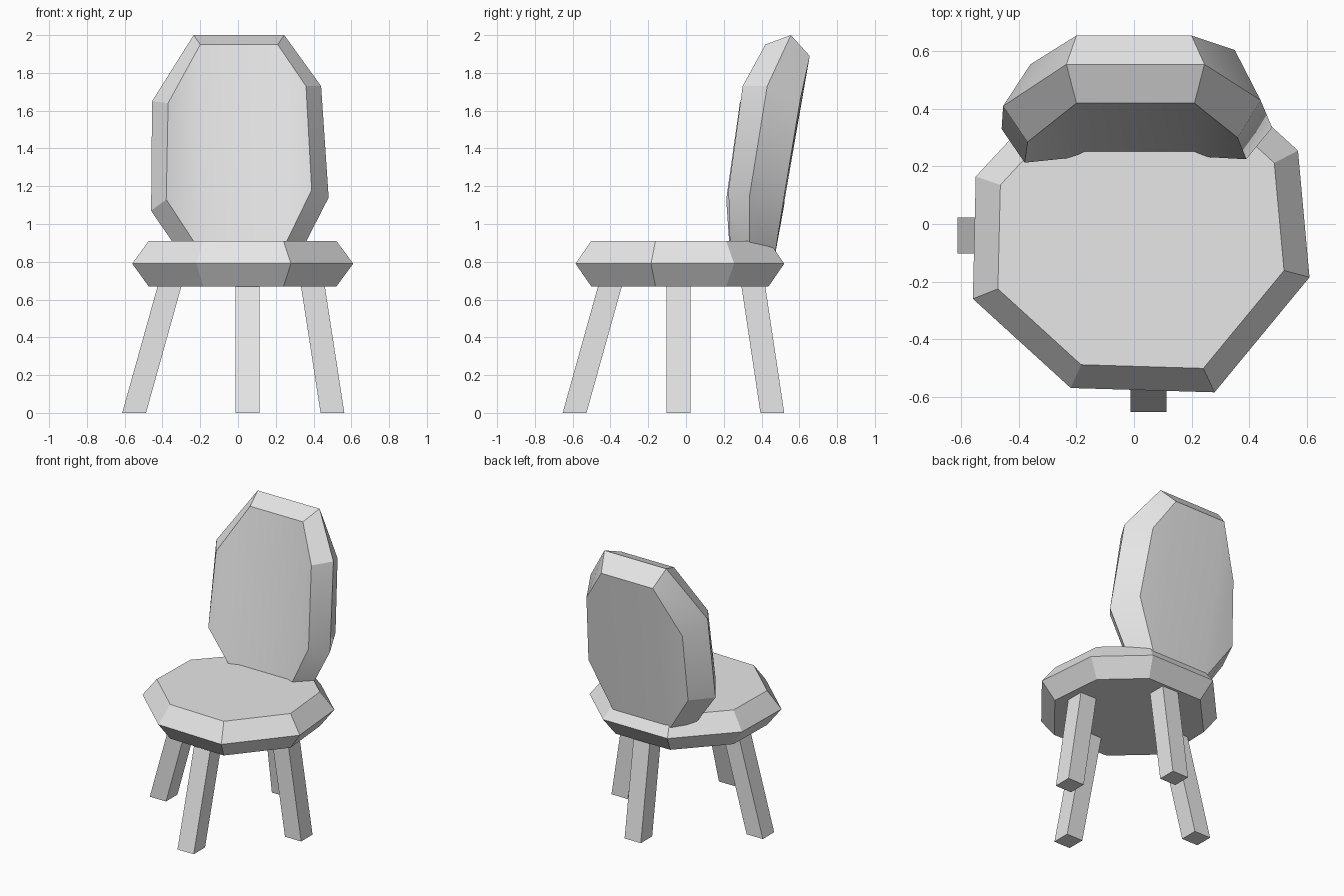
import bpy
import bmesh

cube = bpy.data.objects.get("Cube")
if cube:
    bpy.data.objects.remove(cube, do_unlink=True)

grey = bpy.data.materials.new("light_grey")
grey.use_nodes = True
grey.diffuse_color = (0.8, 0.8, 0.8, 1)
grey.node_tree.nodes["Principled BSDF"].inputs["Base Color"].default_value = (0.8, 0.8, 0.8, 1)


def loft(name, rings, strips=False):
    """Join rings of equal length and cap both ends."""
    bm = bmesh.new()
    loops = [[bm.verts.new(p) for p in ring] for ring in rings]
    n = len(loops[0])
    for a, b in zip(loops, loops[1:]):
        for i in range(n):
            j = (i + 1) % n
            bm.faces.new((a[i], a[j], b[j], b[i]))
    for cap in (loops[0], loops[-1]):
        if strips:
            # centre panel and two side panels
            for ids in ((0, 1, 4, 5), (1, 2, 3, 4), (5, 6, 7, 0)):
                bm.faces.new([cap[i] for i in ids])
        else:
            bm.faces.new(cap)
    bmesh.ops.recalc_face_normals(bm, faces=bm.faces)
    mesh = bpy.data.meshes.new(name)
    bm.to_mesh(mesh)
    bm.free()
    mesh.materials.append(grey)
    obj = bpy.data.objects.new(name, mesh)
    bpy.context.collection.objects.link(obj)
    return obj


# Seat: uneven octagon, widest at mid height
outline = [(-0.22, -0.57), (0.28, -0.585), (0.61, -0.185), (0.57, 0.255),
           (0.28, 0.52), (-0.22, 0.52), (-0.55, 0.165), (-0.56, -0.26)]


def seat_ring(scale, z):
    return [(0.02 + (x - 0.02) * scale, -0.03 + (y + 0.03) * scale, z) for x, y in outline]


loft("seat", [seat_ring(0.85, 0.67), seat_ring(1, 0.79), seat_ring(0.85, 0.91)])

# Backrest: leaning, curved slab with bevelled rim (top pair, right, bottom pair, left)
front = [(-0.2, 0.42, 1.95), (0.21, 0.42, 1.95), (0.36, 0.3, 1.73), (0.39, 0.225, 1.18),
         (0.21, 0.235, 0.81), (-0.17, 0.235, 0.81), (-0.38, 0.213, 1.13), (-0.37, 0.285, 1.64)]
middle = [(-0.235, 0.555, 2), (0.245, 0.555, 2), (0.44, 0.43, 1.73), (0.48, 0.335, 1.14),
          (0.28, 0.335, 0.75), (-0.24, 0.335, 0.75), (-0.46, 0.33, 1.07), (-0.455, 0.41, 1.65)]
back = [(-0.2, 0.655, 1.89), (0.2, 0.655, 1.89), (0.35, 0.605, 1.66), (0.39, 0.525, 1.18),
        (0.21, 0.465, 0.8), (-0.18, 0.465, 0.8), (-0.38, 0.52, 1.1), (-0.36, 0.555, 1.56)]
backrest = loft("backrest", [front, middle, back], strips=True)
bpy.ops.object.select_all(action="DESELECT")
backrest.select_set(True)
bpy.context.view_layer.objects.active = backrest
bpy.ops.object.shade_smooth_by_angle()


# Legs: square posts splayed outward
def square(x, y, z, r=0.063):
    return [(x - r, y - r, z), (x + r, y - r, z), (x + r, y + r, z), (x - r, y + r, z)]


legs = {
    "front_leg": ((0.05, -0.59), (0.05, -0.4)),
    "back_leg": ((0.05, 0.457), (0.05, 0.355)),
    "left_leg": ((0.5, -0.04), (0.395, -0.04)),
    "right_leg": ((-0.55, -0.04), (-0.36, -0.04)),
}
for name, (foot, top) in legs.items():
    loft(name, [square(*foot, 0), square(*top, 0.68)])
